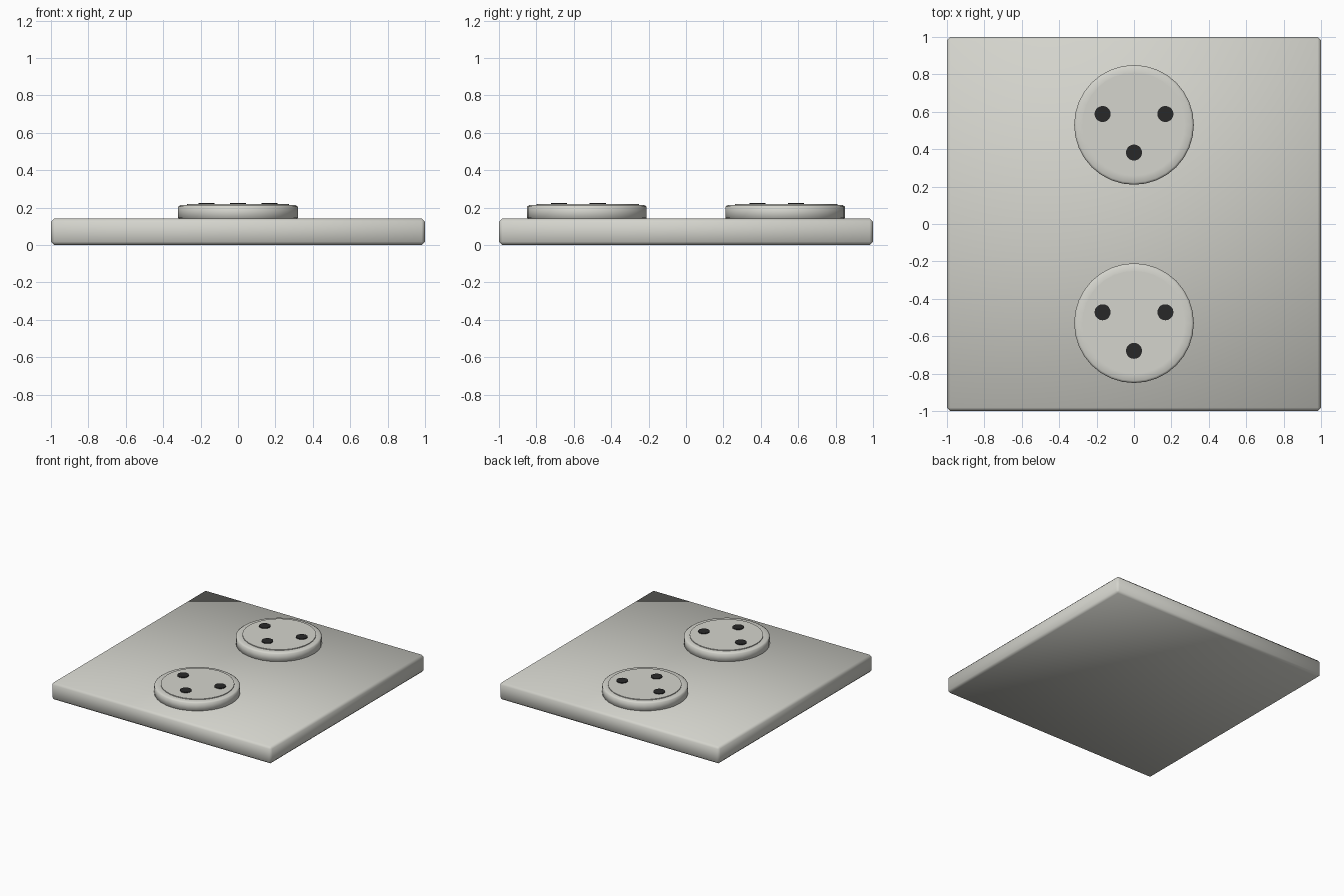
import bpy, bmesh, math

cube = bpy.data.objects.get("Cube")
if cube:
    bpy.data.objects.remove(cube, do_unlink=True)


def material(name, rgb):
    m = bpy.data.materials.new(name)
    m.use_nodes = True
    m.diffuse_color = (*rgb, 1)
    m.node_tree.nodes["Principled BSDF"].inputs["Base Color"].default_value = (*rgb, 1)
    return m


off_white = material("off white plastic", (0.66, 0.66, 0.61))
black = material("dark hole", (0.022, 0.022, 0.022))


def add_object(name, bm, mat, smooth):
    mesh = bpy.data.meshes.new(name)
    bmesh.ops.recalc_face_normals(bm, faces=bm.faces)
    for f in bm.faces:
        f.smooth = smooth
    bm.to_mesh(mesh)
    bm.free()
    mesh.materials.append(mat)
    ob = bpy.data.objects.new(name, mesh)
    bpy.context.collection.objects.link(ob)
    return ob


def lathe(name, profile, sides, centre, mat, angle):
    """Closed turned solid from (radius, height) rings."""
    bm = bmesh.new()
    rings = []
    for r, z in profile:
        turn = [2 * math.pi * i / sides for i in range(sides)]
        rings.append([bm.verts.new((r * math.cos(a), r * math.sin(a), z)) for a in turn])
    for low, high in zip(rings, rings[1:]):
        for i in range(sides):
            j = (i + 1) % sides
            bm.faces.new((low[i], low[j], high[j], high[i]))
    bm.faces.new(rings[0])
    bm.faces.new(rings[-1])
    ob = add_object(name, bm, mat, True)
    ob.location = (*centre, 0)
    bpy.ops.object.select_all(action="DESELECT")
    ob.select_set(True)
    bpy.context.view_layer.objects.active = ob
    bpy.ops.object.shade_smooth_by_angle(angle=math.radians(angle))
    return ob


# Square wall plate with softly shaded chamfered edges
HEIGHT = 0.142
bm = bmesh.new()
bmesh.ops.create_cube(bm, size=1)
for v in bm.verts:
    v.co = (v.co.x * 2, v.co.y * 2, (v.co.z + 0.5) * HEIGHT)
bmesh.ops.bevel(bm, geom=bm.edges[:], offset=0.018, segments=1, affect="EDGES")
add_object("wall_plate", bm, off_white, True)

# Two round sockets, each a chamfered rim, a raised face and three holes
for label, y in (("front", -0.53), ("back", 0.53)):
    lathe(label + "_socket_rim",
          [(0.3, 0.13), (0.32, 0.145), (0.32, 0.205), (0.308, 0.213), (0.272, 0.213)],
          32, (0, y), off_white, 60)
    lathe(label + "_socket_face", [(0.274, 0.2), (0.274, 0.219)],
          32, (0, y + 0.005), off_white, 30)
    for side, dx, dy in (("left", 0.168, 0.058), ("right", -0.168, 0.058), ("earth", 0, -0.148)):
        lathe(f"{label}_{side}_hole", [(0.043, 0.217), (0.043, 0.225)],
              20, (dx, y + dy), black, 30)
